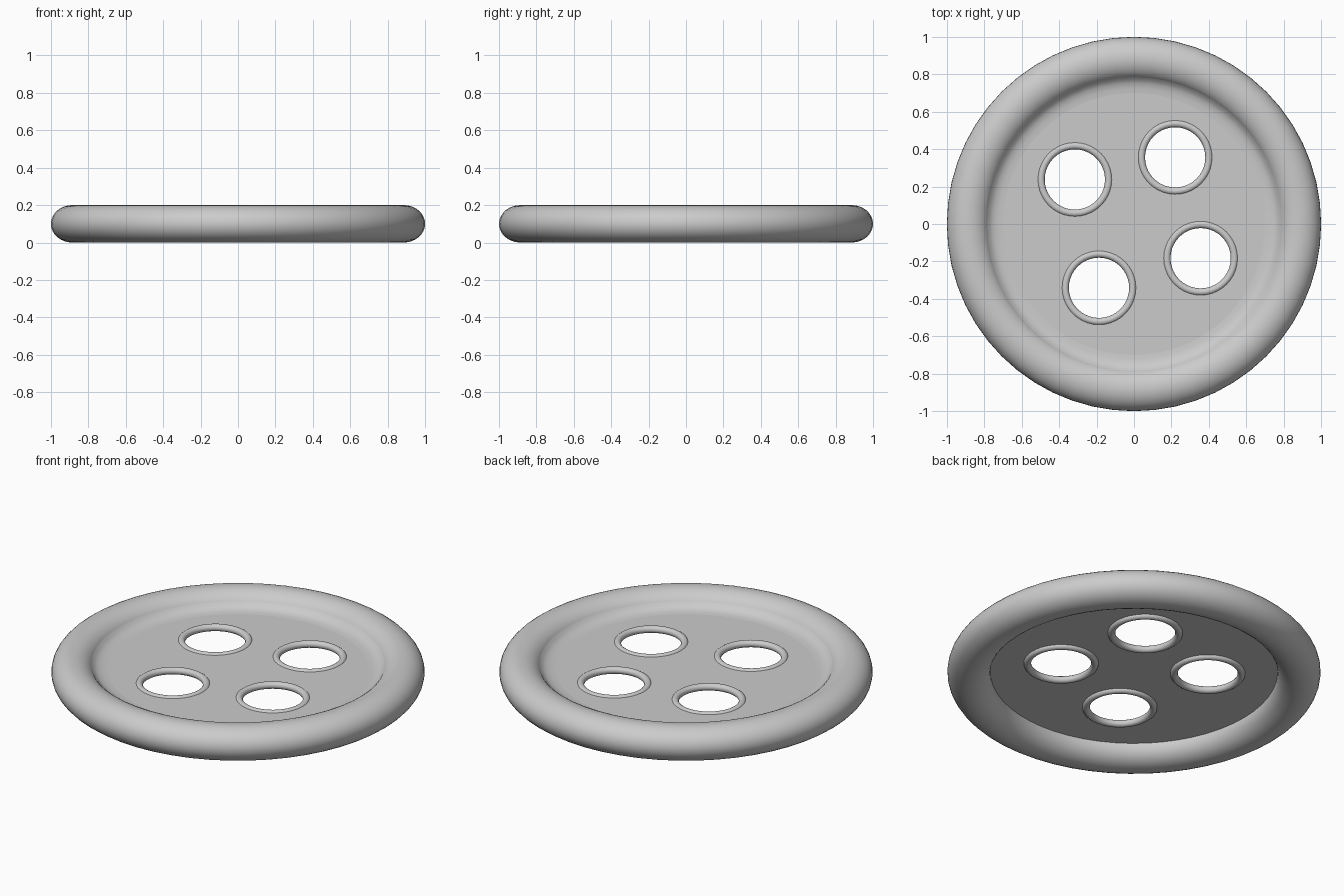
import bpy, bmesh
from math import cos, sin, pi

if "Cube" in bpy.data.objects:
    bpy.data.objects.remove(bpy.data.objects["Cube"])

HOLES = [(-0.316, 0.238), (0.22, 0.356), (0.356, -0.183), (-0.187, -0.341)]
SEG = 56


def lathe(name, profile, closed, seg=SEG, centre=(0, 0)):
    """Revolve an (r, z) profile around a vertical axis, smooth shaded."""
    bm = bmesh.new()
    rings = []
    for i in range(seg):
        a = 2 * pi * i / seg
        rings.append([bm.verts.new((centre[0] + r * cos(a), centre[1] + r * sin(a), z))
                      for r, z in profile])
    n = len(profile)
    for i in range(seg):
        p, q = rings[i], rings[(i + 1) % seg]
        for j in range(n if closed else n - 1):
            k = (j + 1) % n
            bm.faces.new((p[j], q[j], q[k], p[k]))
    if closed:
        bmesh.ops.recalc_face_normals(bm, faces=bm.faces)
    for f in bm.faces:
        f.smooth = True
    me = bpy.data.meshes.new(name)
    bm.to_mesh(me)
    bm.free()
    ob = bpy.data.objects.new(name, me)
    bpy.context.collection.objects.link(ob)
    return ob


def oval(r, z, rx, rz, n):
    return [(r + rx * cos(2 * pi * i / n), z + rz * sin(2 * pi * i / n)) for i in range(n)]


# Thick rounded rim
lathe("rim", oval(0.885, 0.1, 0.115, 0.1, 32), True)

# Soft blend from the rim down to the dished face (outer to inner, facing up)
lathe("face_blend", [(0.80, 0.165), (0.785, 0.149), (0.772, 0.134), (0.752, 0.122),
                     (0.725, 0.1165), (0.70, 0.1145)][::-1], False)

# Thin centre plate with four openings
cu = bpy.data.curves.new("plate", 'CURVE')
cu.dimensions = '2D'
cu.fill_mode = 'BOTH'
cu.extrude = 0.006


def add_circle(x, y, r, n):
    s = cu.splines.new('POLY')
    s.points.add(n - 1)
    for i, p in enumerate(s.points):
        a = 2 * pi * i / n
        p.co = (x + r * cos(a), y + r * sin(a), 0, 1)
    s.use_cyclic_u = True


add_circle(0, 0, 0.80, SEG)
for x, y in HOLES:
    add_circle(x, y, 0.18, 40)
plate = bpy.data.objects.new("plate", cu)
plate.location.z = 0.108
bpy.context.collection.objects.link(plate)
bpy.context.view_layer.objects.active = plate
plate.select_set(True)
bpy.ops.object.convert(target='MESH')
bpy.ops.object.shade_smooth_by_angle()

# Rounded lip around each thread hole
for i, (x, y) in enumerate(HOLES):
    lathe(f"hole_lip_{i + 1}", oval(0.181, 0.103, 0.02, 0.02, 16), True, 40, (x, y))
